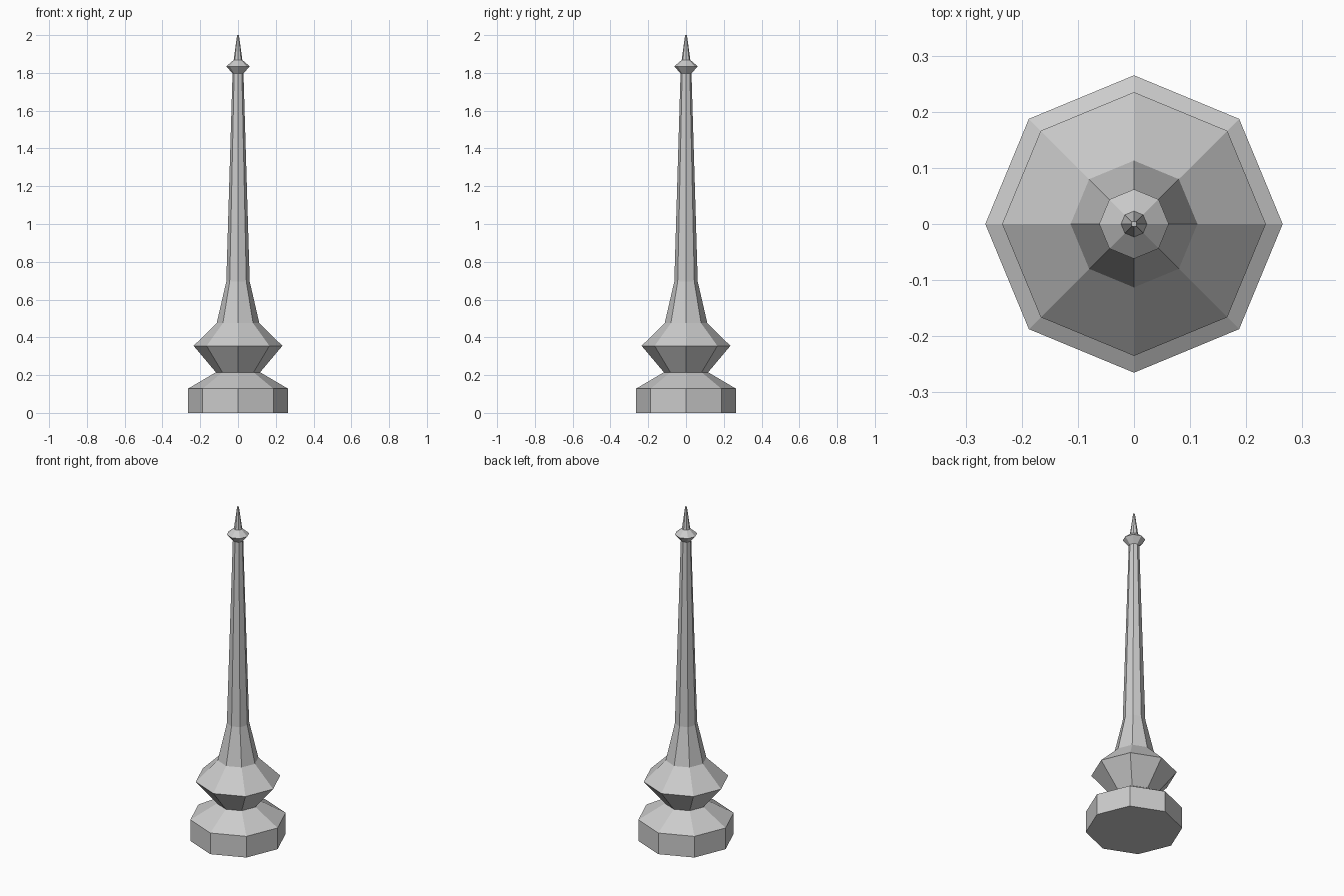
import bpy
import bmesh
from math import cos, sin, tau

SIDES = 8

cube = bpy.data.objects.get("Cube")
if cube:
    bpy.data.objects.remove(cube, do_unlink=True)

# Single stone colour
stone = bpy.data.materials.new("grey_stone")
stone.use_nodes = True
grey = (0.6, 0.6, 0.6, 1)
stone.diffuse_color = grey
stone.node_tree.nodes["Principled BSDF"].inputs["Base Color"].default_value = grey


def lathe(name, profile, cap_bottom=False, cap_top=False):
    """Turn a list of (radius, height) into a flat-faced octagonal part."""
    bm = bmesh.new()
    rings = [[bm.verts.new((r * cos(tau * i / SIDES), r * sin(tau * i / SIDES), z))
              for i in range(SIDES)] for r, z in profile]
    for low, high in zip(rings, rings[1:]):
        for i in range(SIDES):
            j = (i + 1) % SIDES
            bm.faces.new((low[i], low[j], high[j], high[i]))
    if cap_bottom:
        bm.faces.new(rings[0][::-1])
    if cap_top:
        bm.faces.new(rings[-1])
    mesh = bpy.data.meshes.new(name)
    bm.to_mesh(mesh)
    bm.free()
    mesh.materials.append(stone)
    obj = bpy.data.objects.new(name, mesh)
    bpy.context.collection.objects.link(obj)
    return obj


# Rings shared between neighbouring parts
neck, collar, shaft_top = (0.117, 0.215), (0.113, 0.475), (0.029, 1.797)

# Plinth with sloped shoulder
lathe("plinth", [(0.265, 0), (0.265, 0.128), neck], cap_bottom=True)
# Double-cone bulb
lathe("bulb", [neck, (0.235, 0.355), collar])
# Flared foot and long tapering shaft
lathe("shaft", [collar, (0.062, 0.695), shaft_top])
# Small ring and needle tip
lathe("finial", [shaft_top, (0.062, 1.835), (0.023, 1.868), (0.005, 2)], cap_top=True)
